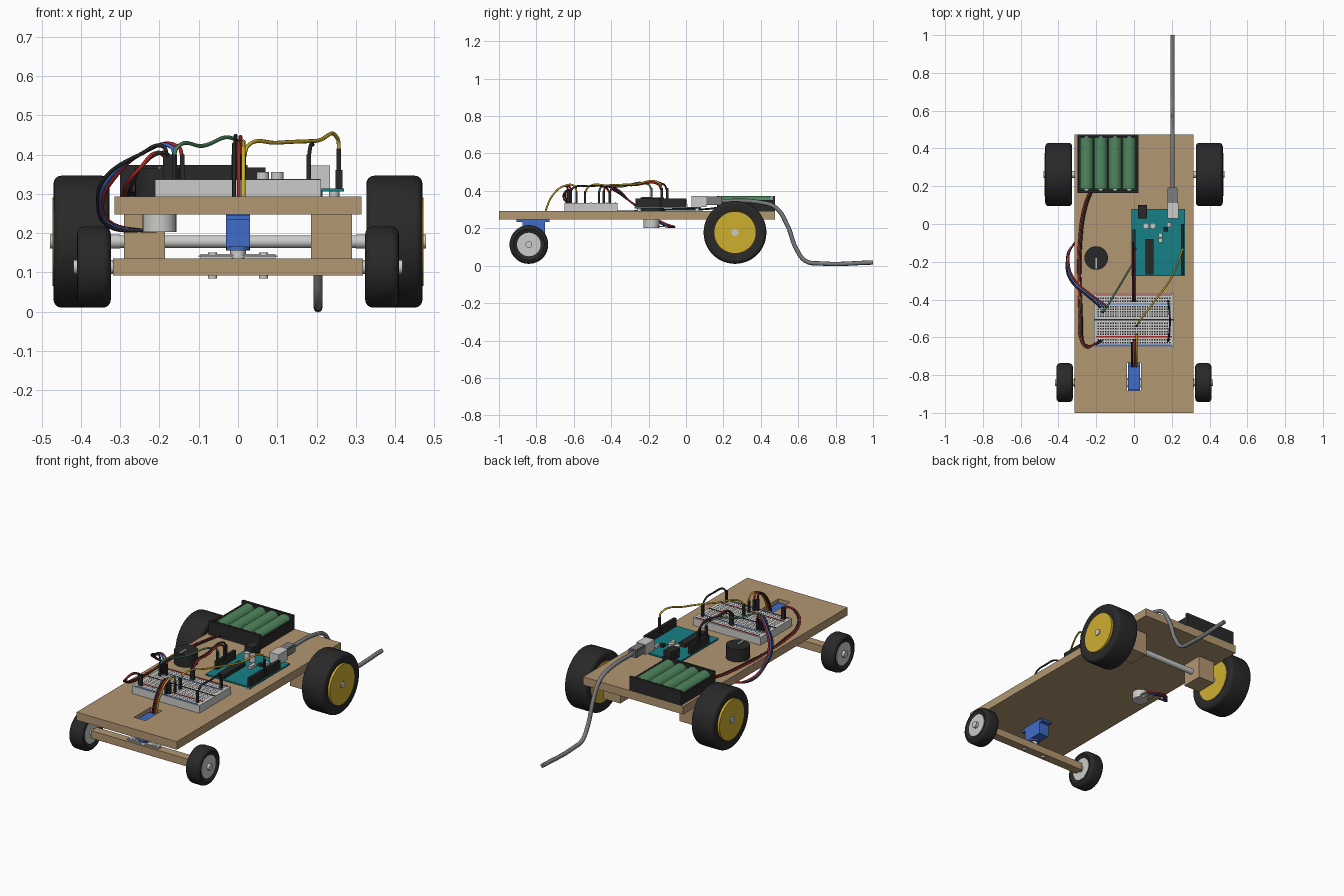
import bpy, bmesh
from math import pi, cos, sin
from mathutils import Matrix, Vector

cube = bpy.data.objects.get("Cube")
if cube:
    bpy.data.objects.remove(cube, do_unlink=True)


def material(name, rgb):
    m = bpy.data.materials.new(name)
    m.use_nodes = True
    m.diffuse_color = (*rgb, 1)
    m.node_tree.nodes["Principled BSDF"].inputs["Base Color"].default_value = (*rgb, 1)
    return m


WOOD = material("wood", (.45, .31, .17))
BLACK = material("black", (.022, .022, .022))
WHITE = material("pale grey", (.6, .6, .59))
YELLOW = material("yellow", (.62, .43, .03))
BLUE = material("blue", (.05, .15, .58))
GREEN = material("green", (.08, .24, .11))
TEAL = material("teal", (.008, .22, .24))
GREY = material("cable grey", (.2, .205, .22))
RED = material("red", (.4, .02, .02))


def add(name, bm, mat, smooth=False):
    bmesh.ops.recalc_face_normals(bm, faces=bm.faces)
    me = bpy.data.meshes.new(name)
    bm.to_mesh(me)
    bm.free()
    me.materials.append(mat)
    ob = bpy.data.objects.new(name, me)
    bpy.context.collection.objects.link(ob)
    if smooth:
        bpy.ops.object.select_all(action='DESELECT')
        ob.select_set(True)
        bpy.context.view_layer.objects.active = ob
        bpy.ops.object.shade_smooth_by_angle(angle=.6)
    return ob


def box(name, mat, x, y, z, bevel=0):
    """Box from (low, high) ranges on each axis."""
    bm = bmesh.new()
    bmesh.ops.create_cube(bm, size=1)
    for v in bm.verts:
        v.co = [r[0] if c < 0 else r[1] for c, r in zip(v.co, (x, y, z))]
    if bevel:
        bmesh.ops.bevel(bm, geom=bm.edges[:], offset=bevel, segments=2, affect='EDGES')
    return add(name, bm, mat)


def rod(name, mat, a, b, r, sides=24):
    """Cylinder between two points."""
    a, b = Vector(a), Vector(b)
    bm = bmesh.new()
    turn = (b - a).to_track_quat('Z', 'Y').to_matrix().to_4x4()
    bmesh.ops.create_cone(bm, cap_ends=True, segments=sides, radius1=r, radius2=r,
                          depth=(b - a).length, matrix=Matrix.Translation((a + b) / 2) @ turn)
    return add(name, bm, mat, True)


def tube(name, mat, points, r=.005):
    """Smooth wire through a few points."""
    cu = bpy.data.curves.new(name, 'CURVE')
    cu.dimensions = '3D'
    cu.bevel_depth, cu.bevel_resolution = r, 2
    cu.resolution_u = 8
    cu.use_fill_caps = True
    sp = cu.splines.new('BEZIER')
    sp.bezier_points.add(len(points) - 1)
    for p, co in zip(sp.bezier_points, points):
        p.co = co
        p.handle_left_type = p.handle_right_type = 'AUTO'
    cu.materials.append(mat)
    ob = bpy.data.objects.new(name, cu)
    bpy.context.collection.objects.link(ob)


def tyre(name, x0, x1, y, z, r, hole, edge):
    """Ring with rounded shoulders, turned about the x axis."""
    prof = [(x0 + edge / 2, hole)]
    for cx, start in ((x0 + edge, pi), (x1 - edge, pi / 2)):
        for i in range(5):
            t = start - i * pi / 8
            prof.append((cx + edge * cos(t), r - edge + edge * sin(t)))
    prof.append((x1 - edge / 2, hole))
    bm = bmesh.new()
    n = 48
    rings = [[bm.verts.new((px, y + pr * cos(2 * pi * i / n), z + pr * sin(2 * pi * i / n)))
              for px, pr in prof] for i in range(n)]
    for i in range(n):
        a, b = rings[i], rings[(i + 1) % n]
        for j in range(len(prof)):
            k = (j + 1) % len(prof)
            bm.faces.new((a[j], a[k], b[k], b[j]))
    add(name, bm, BLACK, True)


# Deck with servo opening
deck = box("deck", WOOD, (-.315, .315), (-1, .475), (.247, .293))
cutter = box("servo_opening_cutter", WOOD, (-.036, .036), (-.882, -.735), (.2, .35))
cutter.hide_render = cutter.hide_viewport = True
cut = deck.modifiers.new("servo_opening", 'BOOLEAN')
cut.object, cut.operation = cutter, 'DIFFERENCE'

# Wheels, axles and mounting blocks
for side, s in (("left", 1), ("right", -1)):
    for end, xs, y, z, r, hub, hmat in (("rear", (.327, .47), .262, .178, .168, .112, YELLOW),
                                        ("front", (.324, .41), -.84, .1135, .1035, .062, WHITE)):
        x0, x1 = sorted(s * v for v in xs)
        tyre(f"{end}_{side}_tyre", x0, x1, y, z, r, hub, .02)
        rod(f"{end}_{side}_hub", hmat, (s * (xs[0] + .008), y, z),
            (s * (xs[1] + (.003 if end == "rear" else -.006)), y, z), hub + .001, 40)
        rod(f"{end}_{side}_axle_cap", WHITE, (s * .3, y, z), (s * (xs[1] + .009), y, z), .018)
    bx = sorted((s * .186, s * .29))
    box(f"rear_{side}_block", WOOD, bx, (.2, .325), (.118, .247))
rod("rear_axle", WHITE, (-.32, .262, .178), (.32, .262, .178), .016)
box("front_beam", WOOD, (-.318, .318), (-.865, -.815), (.092, .135))

# Steering servo with its horn
box("servo_body", BLUE, (-.031, .031), (-.875, -.755), (.165, .275))
box("servo_flange", BLUE, (-.031, .031), (-.905, -.73), (.234, .246))
rod("servo_gearbox", BLUE, (0, -.84, .155), (0, -.84, .17), .03)
rod("servo_shaft", WHITE, (0, -.84, .135), (0, -.84, .156), .02)
box("servo_horn", WHITE, (-.1, .1), (-.857, -.823), (.135, .147), .004)
for x in (-.065, .065):
    rod("horn_screw", WHITE, (x, -.84, .084), (x, -.84, .15), .012, 12)

# Dial and its body beneath the deck
rod("dial_knob", BLACK, (-.2, -.18, .293), (-.2, -.18, .365), .062, 32)
box("dial_pointer", WHITE, (-.204, -.196), (-.235, -.18), (.364, .368))
rod("dial_body", WHITE, (-.2, -.185, .202), (-.2, -.185, .247), .043)
for x in (-.225, -.2, -.175):
    box("dial_pin", WHITE, (x - .006, x + .006), (-.15, -.105), (.207, .212))

# Battery pack
box("battery_tray", BLACK, (-.3, .024), (.165, .475), (.293, .31))
for x in (-.3, .014):
    box("battery_tray_side", BLACK, (x, x + .01), (.165, .475), (.3, .352))
for y in (.165, .462):
    box("battery_tray_end", BLACK, (-.3, .024), (y, y + .013), (.3, .373))
for i in range(4):
    x = -.251 + i * .0755
    rod("battery_cell", GREEN, (x, .185, .336), (x, .457, .336), .036)
    rod("battery_tip", WHITE, (x, .178, .336), (x, .462, .336), .014, 12)

# Controller board and components
box("controller_board", TEAL, (-.012, .27), (-.275, .08), (.306, .314))
for x in (.02, .245):
    for y in (-.25, .06):
        rod("board_standoff", WHITE, (x, y, .293), (x, y, .308), .013, 12)
for x, y0, y1 in ((0, -.2, -.03), (.257, -.27, -.14), (.257, -.13, 0)):
    box("pin_header", BLACK, (x - .009, x + .009), (y0, y1), (.314, .36))
box("main_chip", BLACK, (.06, .102), (-.268, -.08), (.314, .335))
box("power_jack", BLACK, (.02, .07), (.03, .1), (.314, .367))
for x in (.063, .1):
    rod("capacitor", WHITE, (x, -.01, .314), (x, -.01, .355), .016, 16)
for x, y in ((.14, -.06), (.14, -.085), (.185, -.005)):
    box("small_part", WHITE, (x - .01, x + .01), (y - .012, y + .012), (.314, .33))
box("reset_button", BLACK, (.155, .18), (-.04, -.015), (.314, .328))

# Data cable
box("cable_socket", WHITE, (.177, .235), (.03, .11), (.314, .372))
box("cable_plug", GREY, (.177, .23), (.1, .193), (.324, .37), .005)
tube("data_cable", GREY, [(.204, .18, .347), (.204, .4, .338), (.204, .48, .31), (.204, .54, .22),
                          (.204, .59, .09), (.204, .64, .025), (.204, .72, .012), (.204, 1, .017)], .0115)

# Breadboard with holes, groove and rail stripes
box("breadboard", WHITE, (-.212, .212), (-.65, -.365), (.293, .336))
box("breadboard_groove", BLACK, (-.21, .21), (-.512, -.502), (.33, .3375))
for y, mat in ((-.376, RED), (-.424, BLUE), (-.597, RED), (-.642, BLUE)):
    box("rail_stripe", mat, (-.2, .2), (y - .003, y + .003), (.334, .338))
rows = [-.392, -.408, -.613, -.629]
rows += [-.438 - .0128 * i for i in range(5)] + [-.526 - .0145 * i for i in range(5)]
bm = bmesh.new()
for y in rows:
    for i in range(30):
        at = Matrix.Translation((-.1885 + .013 * i, y, .337)) @ Matrix.Scale(.0075, 4)
        bmesh.ops.create_grid(bm, x_segments=1, y_segments=1, size=.5, matrix=at)
add("breadboard_holes", bm, BLACK)


def plug(x, y, z0=.336, z1=.4):
    box("jumper_plug", BLACK, (x - .006, x + .006), (y - .006, y + .006), (z0, z1))


# Battery leads
for k, mat in enumerate((RED, BLACK)):
    d = .012 * k
    tube("battery_lead", mat, [(-.235 + d, .17, .31), (-.262 + d, .1, .302), (-.288 + d, -.05, .3),
                               (-.288 + d, -.5, .3), (-.28 + d, -.62, .33), (-.25, -.655 + d, .365),
                               (-.205 + d, -.632, .405), (-.185 + d, -.62, .395)])
    plug(-.185 + d, -.62)

# Dial leads looping round the deck edge
for k, mat in enumerate((BLACK, BLUE, RED)):
    d = .012 * k
    x = -.19 + .019 * k
    tube("dial_lead", mat, [(-.225 + .025 * k, -.11, .21), (-.25, -.085 + d, .207), (-.325, -.115, .215 + d / 2),
                            (-.357 + d / 2, -.21, .28), (-.335 + d, -.3, .345), (-.25, -.38 + d, .4),
                            (x, -.43, .42), (x + .01, -.44, .395)])
    plug(x + .01, -.44)

# Jumpers between breadboard and controller
tube("signal_jumper", GREEN, [(-.165, -.465, .39), (-.155, -.455, .418), (-.09, -.35, .422),
                              (-.01, -.215, .44), (.005, -.19, .42), (0, -.185, .35)])
plug(-.165, -.465)
for x, mat, y in ((-.006, BLACK, -.1), (.006, RED, -.13)):
    tube("supply_jumper", mat, [(x, y, .4), (x, y - .02, .435), (x, -.28, .43), (x, -.39, .42), (x, -.408, .39)])
    plug(x, y, .35, .415)
    plug(x, -.408)
plug(0, -.185, .35, .415)
tube("steering_jumper", YELLOW, [(.257, -.13, .41), (.254, -.14, .44), (.2, -.28, .435),
                                 (.1, -.42, .43), (.025, -.52, .422), (.015, -.54, .39)])
plug(.257, -.13, .35, .415)
plug(.015, -.54)
tube("ground_jumper", BLACK, [(.18, -.408, .39), (.184, -.43, .418), (.19, -.52, .425),
                              (.184, -.6, .418), (.18, -.62, .39)])
plug(.18, -.408)
plug(.18, -.62)

# Servo leads
for x, mat, y in ((-.01, BLACK, -.63), (.002, RED, -.615), (.014, YELLOW, -.585)):
    tube("servo_lead", mat, [(x, -.755, .27), (x, -.745, .31), (x, -.71, .38),
                             (x, -.655, .425), (x, y - .01, .425), (x, y, .39)])
    plug(x, y)
